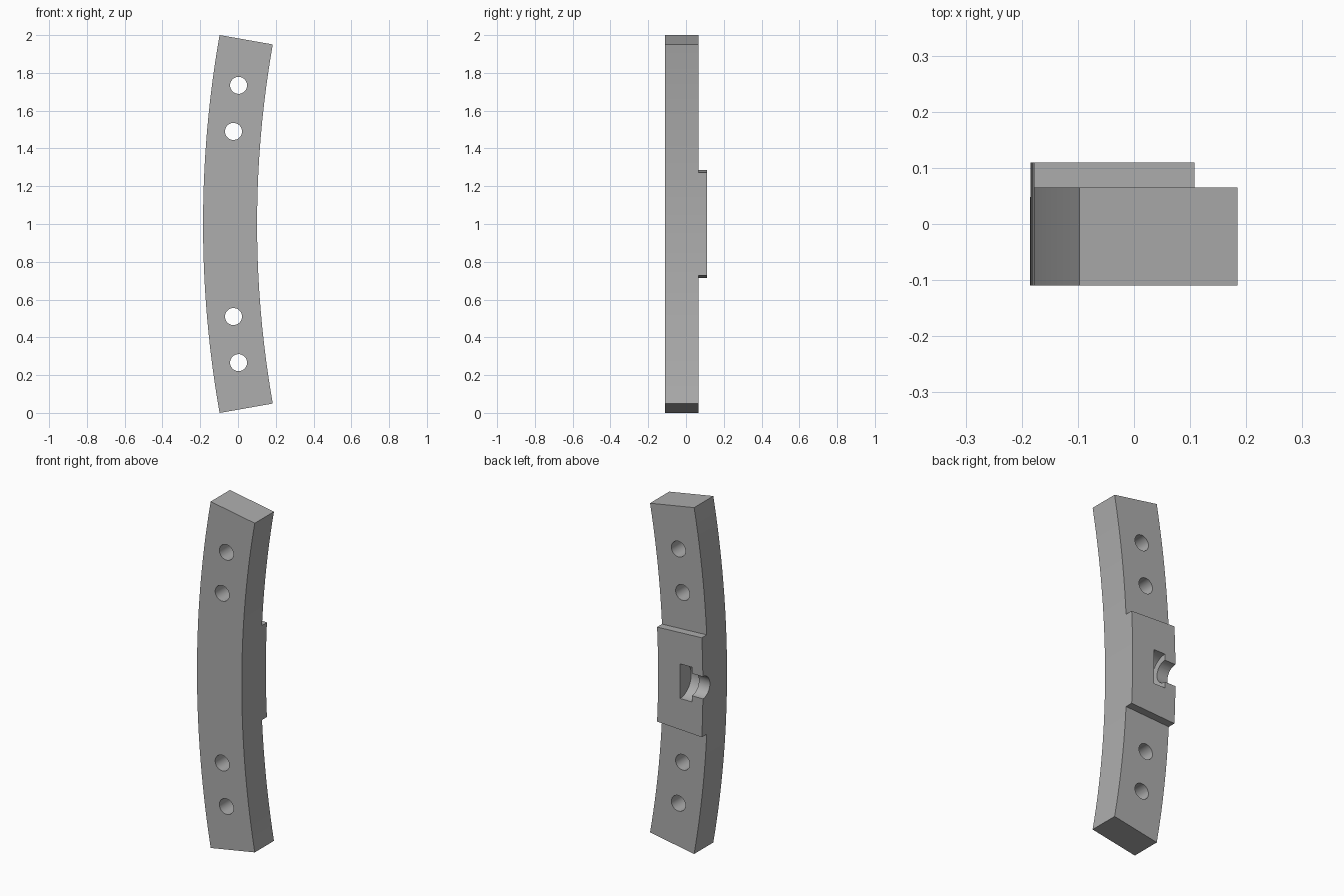
import bpy, bmesh, math
from mathutils import Matrix, Vector

cube = bpy.data.objects.get("Cube")
if cube:
    bpy.data.objects.remove(cube, do_unlink=True)

# Curved bar: concentric arcs about a centre far to the +x side
R_OUT, R_IN, CX = 5.76, 5.474, 5.575
HALF_ANGLE, SEGS, PAD_SEGS = math.radians(10), 14, 4
FRONT, BACK, PAD_BACK = -0.11, 0.065, 0.11

grey = bpy.data.materials.new("plain grey")
grey.use_nodes = True
colour = (0.42, 0.42, 0.42, 1)
grey.diffuse_color = colour
grey.node_tree.nodes["Principled BSDF"].inputs["Base Color"].default_value = colour


def link(name, bm):
    mesh = bpy.data.meshes.new(name)
    bmesh.ops.recalc_face_normals(bm, faces=bm.faces)
    bm.to_mesh(mesh)
    bm.free()
    mesh.materials.append(grey)
    obj = bpy.data.objects.new(name, mesh)
    bpy.context.collection.objects.link(obj)
    return obj


def push_back(bm, faces, dist):
    # Extrude faces towards the back and return the new caps
    geom = bmesh.ops.extrude_face_region(bm, geom=faces)["geom"]
    verts = [g for g in geom if isinstance(g, bmesh.types.BMVert)]
    bmesh.ops.translate(bm, verts=verts, vec=(0, dist, 0))
    return [g for g in geom if isinstance(g, bmesh.types.BMFace)]


def cut(target, centre, radius, length, axis):
    # Drill a round hole along the given axis
    turn = Matrix.Rotation(math.pi / 2, 4, axis)
    bm = bmesh.new()
    bmesh.ops.create_cone(bm, cap_ends=True, segments=48, radius1=radius, radius2=radius,
                          depth=length, matrix=Matrix.Translation(Vector(centre)) @ turn)
    cutter = link("drill", bm)
    cutter.hide_render = True
    mod = target.modifiers.new("drill", "BOOLEAN")
    mod.operation, mod.solver, mod.object = "DIFFERENCE", "EXACT", cutter
    bpy.context.view_layer.objects.active = target
    bpy.ops.object.modifier_apply(modifier=mod.name)
    bpy.data.objects.remove(cutter, do_unlink=True)


# Bar and raised back pad
bm = bmesh.new()
rows = []
for i in range(-SEGS, SEGS + 1):
    a = HALF_ANGLE * i / SEGS
    rows.append([bm.verts.new((CX - r * math.cos(a), FRONT, 1 + r * math.sin(a)))
                 for r in (R_OUT, R_IN)])
strip = [bm.faces.new((p[0], p[1], q[1], q[0])) for p, q in zip(rows, rows[1:])]
caps = push_back(bm, strip, BACK - FRONT)
pad_half = R_OUT * math.sin(HALF_ANGLE * PAD_SEGS / SEGS)
pad = [f for f in caps if abs(f.calc_center_median().z - 1) < pad_half]
push_back(bm, pad, PAD_BACK - BACK)
# The first strip stays as the front face, so close it if the extrusion removed it
edges = [e for e in bm.edges if e.is_boundary]
if edges:
    for p, q in zip(rows, rows[1:]):
        bm.faces.new((p[0], p[1], q[1], q[0]))
bar = link("curved_bar", bm)

# Bolt holes, mirrored above and below the middle
for x, dz in ((0.003, 0.734), (-0.024, 0.49)):
    for side in (-1, 1):
        cut(bar, (x, 0, 1 + side * dz), 0.045, 0.6, "X")

# Half-round socket in the pad: wide head, narrower neck open to the outer edge
cut(bar, (-0.0775, PAD_BACK, 1), 0.1, 0.075, "Y")
cut(bar, (-0.175, PAD_BACK, 1), 0.064, 0.15, "Y")

bpy.ops.object.select_all(action="DESELECT")
bar.select_set(True)
bpy.context.view_layer.objects.active = bar
bpy.ops.object.shade_smooth_by_angle(angle=math.radians(30))
